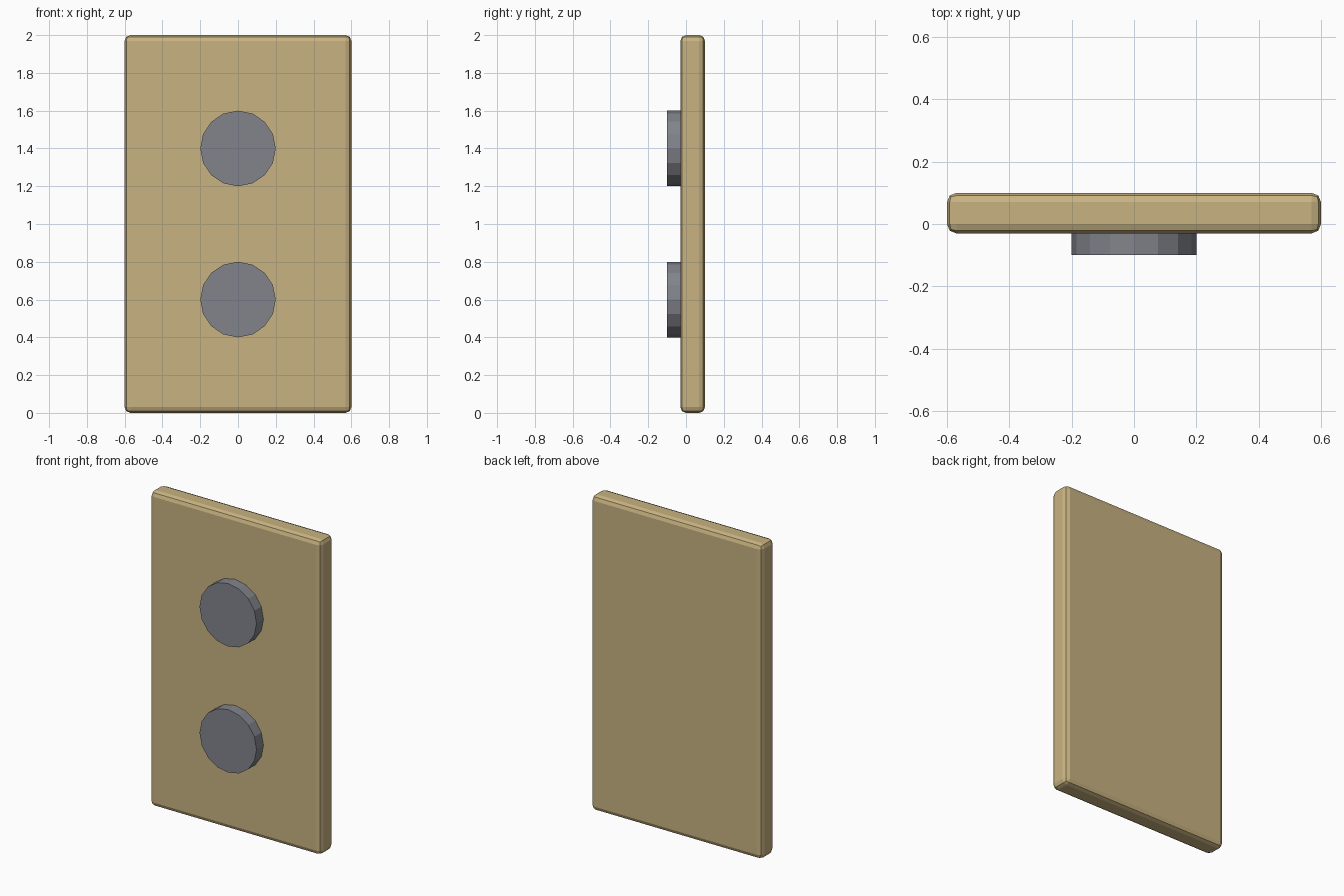
import bpy
import math

cube = bpy.data.objects.get("Cube")
if cube:
    bpy.data.objects.remove(cube, do_unlink=True)


def make_material(name, rgb):
    mat = bpy.data.materials.new(name)
    mat.use_nodes = True
    color = (*rgb, 1.0)
    mat.diffuse_color = color
    mat.node_tree.nodes["Principled BSDF"].inputs["Base Color"].default_value = color
    return mat


tan = make_material("tan", (0.58, 0.45, 0.22))
grey = make_material("slate grey", (0.22, 0.23, 0.26))

# Upright panel with softly bevelled edges
FRONT, BACK = -0.03, 0.10
bpy.ops.mesh.primitive_cube_add(size=1, location=(0, (FRONT + BACK) / 2, 1))
panel = bpy.context.object
panel.name = "panel"
panel.scale = (1.2, BACK - FRONT, 2)
bpy.ops.object.transform_apply(location=False, rotation=False, scale=True)
panel.data.materials.append(tan)
bevel = panel.modifiers.new("edge_bevel", "BEVEL")
bevel.width = 0.03
bevel.segments = 2

# Two round buttons on the front
TIP = -0.10
for name, z in (("lower_button", 0.6), ("upper_button", 1.4)):
    bpy.ops.mesh.primitive_cylinder_add(
        vertices=16, radius=0.2, depth=FRONT - TIP,
        location=(0, (FRONT + TIP) / 2, z), rotation=(math.pi / 2, 0, 0))
    button = bpy.context.object
    button.name = name
    button.data.materials.append(grey)
